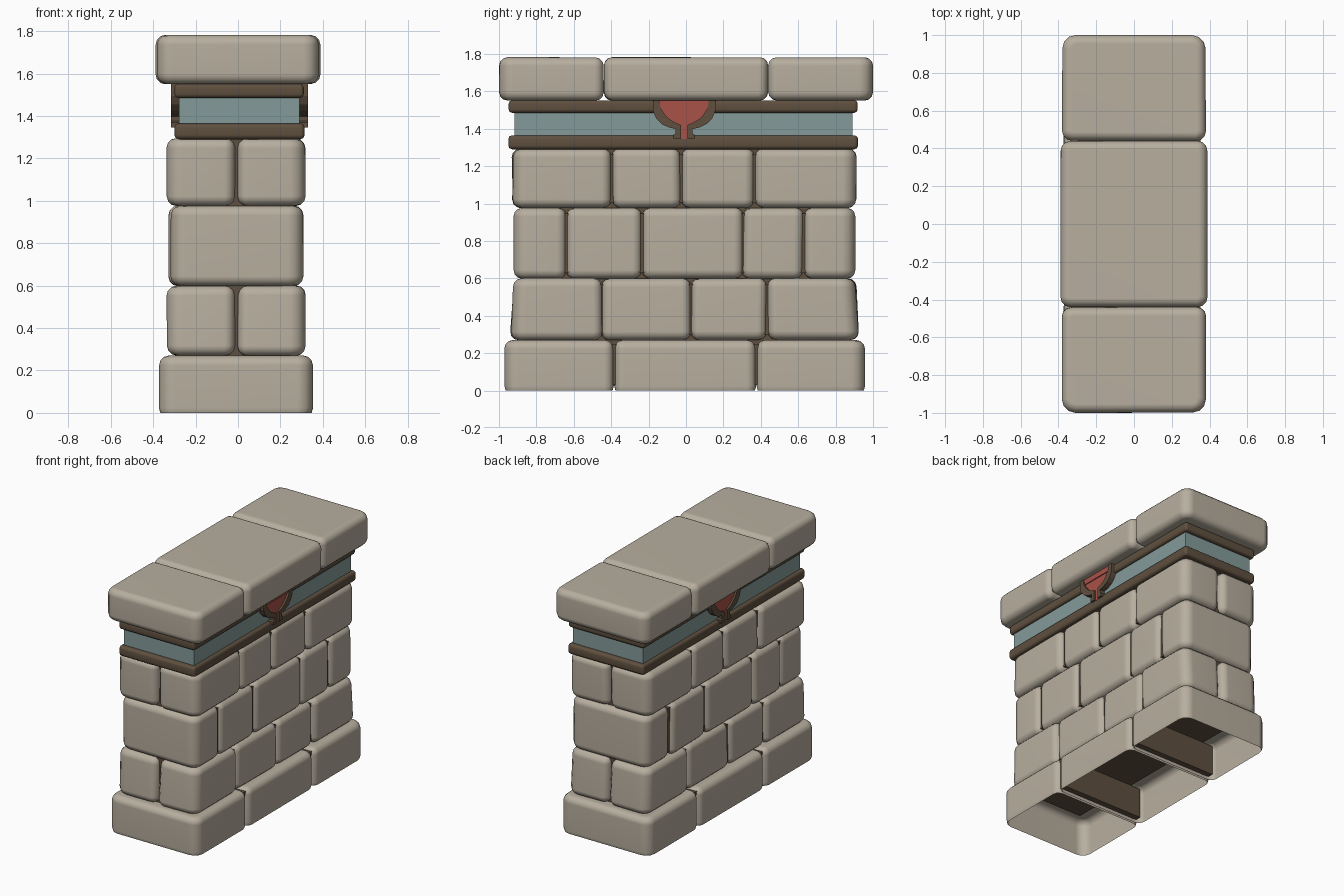
import bpy, bmesh, random
from mathutils import Vector

if "Cube" in bpy.data.objects:
    bpy.data.objects.remove(bpy.data.objects["Cube"])

random.seed(11)


def material(name, rgb):
    m = bpy.data.materials.new(name)
    m.diffuse_color = (*rgb, 1)
    m.use_nodes = True
    m.node_tree.nodes["Principled BSDF"].inputs["Base Color"].default_value = m.diffuse_color
    return m


STONE = material("pale stone", (0.475, 0.425, 0.345))
BROWN = material("dark brown", (0.115, 0.08, 0.05))
TEAL = material("grey teal", (0.23, 0.33, 0.32))
RED = material("brick red", (0.40, 0.085, 0.065))


def finish(name, bm, mat, smooth=True):
    bmesh.ops.recalc_face_normals(bm, faces=bm.faces)
    me = bpy.data.meshes.new(name)
    bm.to_mesh(me)
    bm.free()
    me.materials.append(mat)
    ob = bpy.data.objects.new(name, me)
    bpy.context.collection.objects.link(ob)
    if smooth:
        for p in me.polygons:
            p.use_smooth = True
        ob.modifiers.new("soft normals", 'WEIGHTED_NORMAL')
    return ob


def round_edges(bm, edges, radius, segments):
    bmesh.ops.bevel(bm, geom=edges, offset=radius, segments=segments,
                    profile=0.5, affect='EDGES', clamp_overlap=True)


def box(x, y, z, jitter=0.0, taper=0.0):
    bm = bmesh.new()
    bmesh.ops.create_cube(bm, size=1)
    for v in bm.verts:
        pick = [r[1] if c > 0 else r[0] for c, r in zip(v.co, (x, y, z))]
        if v.co.z > 0 and abs(pick[1]) > 0.85:
            pick[1] -= taper if pick[1] > 0 else -taper
        v.co = Vector(pick) + Vector([random.uniform(-jitter, jitter) * k for k in (0.5, 1, 0.3)])
    return bm


def block(name, x, y, z, mat, bevel=0.0):
    bm = box(x, y, z)
    if bevel:
        round_edges(bm, bm.edges[:], bevel, 2)
    return finish(name, bm, mat, bevel > 0)


def stone(name, x, y, z, jitter=0.005, taper=0.0, open_bottom=False):
    """Worn block: broad rounding on the wall's outer corners, tighter at joints."""
    bm = box(x, y, z, jitter, taper)
    zm = (z[0] + z[1]) / 2

    def uprights(outer):
        found = []
        for e in bm.edges:
            a, b = e.verts
            m = (a.co + b.co) / 2
            if abs(a.co.z - b.co.z) > 0.15 and (abs(m.y) > 0.8 and abs(m.x) > 0.2) == outer:
                found.append(e)
        return found

    for outer, radius in ((True, 0.072), (False, 0.05)):
        edges = uprights(outer)
        if edges:
            round_edges(bm, edges, radius, 3)
    rims = [e for e in bm.edges if (e.verts[0].co.z - zm) * (e.verts[1].co.z - zm) > 0]
    round_edges(bm, rims, 0.046, 3)
    if open_bottom:
        bmesh.ops.bisect_plane(bm, geom=bm.verts[:] + bm.edges[:] + bm.faces[:],
                               plane_co=(0, 0, 0), plane_no=(0, 0, 1), clear_inner=True)
    return finish(name, bm, STONE)


def flip(r, c=-0.009):
    """Half-turn of a range about centre c."""
    return (2 * c - r[1], 2 * c - r[0])


# Cap stones
for i, (y, hx) in enumerate([((-1, -0.44), 0.382), ((-0.439, 0.439), 0.388), ((0.44, 1), 0.38)]):
    stone(f"cap_stone_{i}", (-hx, hx), y, (1.55, 1.782), 0.002)

# Base stones, hollow and open underneath
for i, y in enumerate([(-0.97, -0.385), (-0.384, 0.374), (0.376, 0.958)]):
    stone(f"base_stone_{i}", (-0.372, 0.353), y, (-0.022, 0.27), 0.002, 0, True)

# Wall courses: joint positions along the right side, half-turned for the left side
courses = [
    (0.27, 0.60, [-0.94, -0.45, 0.028, 0.432, 0.922], False, 0.015),
    (0.598, 0.977, [-0.92, -0.64, -0.24, 0.302, 0.63, 0.905], True, 0.0),
    (0.976, 1.294, [-0.928, -0.395, -0.025, 0.37, 0.912], False, 0.0),
]
for c, (z0, z1, cuts, full_ends, taper) in enumerate(courses):
    last = len(cuts) - 2
    for i in range(last + 1):
        y = (cuts[i] + 0.001, cuts[i + 1] - 0.001)
        end = i in (0, last)
        if full_ends and end:
            stone(f"course_{c}_end_stone_{i}", (-0.318, 0.307), y, (z0, z1), 0.004)
            continue
        x = (-0.003, 0.317 if end else 0.308)
        stone(f"course_{c}_right_stone_{i}", x, y, (z0, z1), 0.006, taper)
        stone(f"course_{c}_left_stone_{i}", flip(x), flip(y), (z0, z1), 0.006, taper)
    # mortar strips set into the upright joints
    for i, y in enumerate(cuts[1:-1]):
        for side, xr, yr in (("right", (0.1, 0.281), (y - 0.03, y + 0.03)),
                             ("left", flip((0.1, 0.281)), flip((y - 0.03, y + 0.03)))):
            block(f"course_{c}_{side}_mortar_{i}", xr, yr, (z0 + 0.03, z1 - 0.03), BROWN)

# Mortar core and the mortar between base stones
block("mortar_core", (-0.26, 0.24), (-0.88, 0.86), (0.25, 1.30), BROWN)
for i, y in enumerate((-0.385, 0.375)):
    block(f"base_mortar_{i}", (-0.34, 0.322), (y - 0.045, y + 0.045), (0.03, 0.25), BROWN)

# Frieze: teal band between two brown mouldings
block("frieze_band", (-0.277, 0.29), (-0.918, 0.889), (1.33, 1.52), TEAL)
block("lower_moulding", (-0.30, 0.314), (-0.95, 0.92), (1.29, 1.365), BROWN, 0.02)
block("upper_moulding", (-0.30, 0.31), (-0.948, 0.918), (1.485, 1.552), BROWN, 0.018)

# Crest bracket on both long sides
outer_line = [(0.167, 1.555), (0.167, 1.495), (0.15, 1.455), (0.12, 1.425), (0.085, 1.408),
              (0.045, 1.398), (0.045, 1.375), (0.056, 1.368), (0.056, 1.345)]
inner_line = [(0.018, 1.345), (0.018, 1.42), (0.05, 1.433), (0.08, 1.452), (0.103, 1.475),
              (0.126, 1.51), (0.132, 1.555)]


def prism(name, pts, x0, x1, mat):
    bm = bmesh.new()
    face = bm.faces.new([bm.verts.new((x0, y, z)) for y, z in pts])
    ext = bmesh.ops.extrude_face_region(bm, geom=[face])
    for v in ext["geom"]:
        if isinstance(v, bmesh.types.BMVert):
            v.co.x = x1
    return finish(name, bm, mat, smooth=False)


CY = -0.01
for label, s in (("right", 1), ("left", -1)):
    def px(v):
        return 0.007 + s * v
    for half, m in (("a", 1), ("b", -1)):
        prism(f"{label}_crest_frame_{half}", [(CY + m * y, z) for y, z in outer_line + inner_line],
              px(0.26), px(0.323), BROWN)
    fill = [(CY + y, z) for y, z in inner_line] + [(CY - y, z) for y, z in reversed(inner_line)]
    prism(f"{label}_crest_panel", fill, px(0.26), px(0.309), RED)
    xs = sorted((px(0.30), px(0.316)))
    block(f"{label}_crest_ledge", xs, (CY - 0.13, CY + 0.13), (1.512, 1.555), RED)
